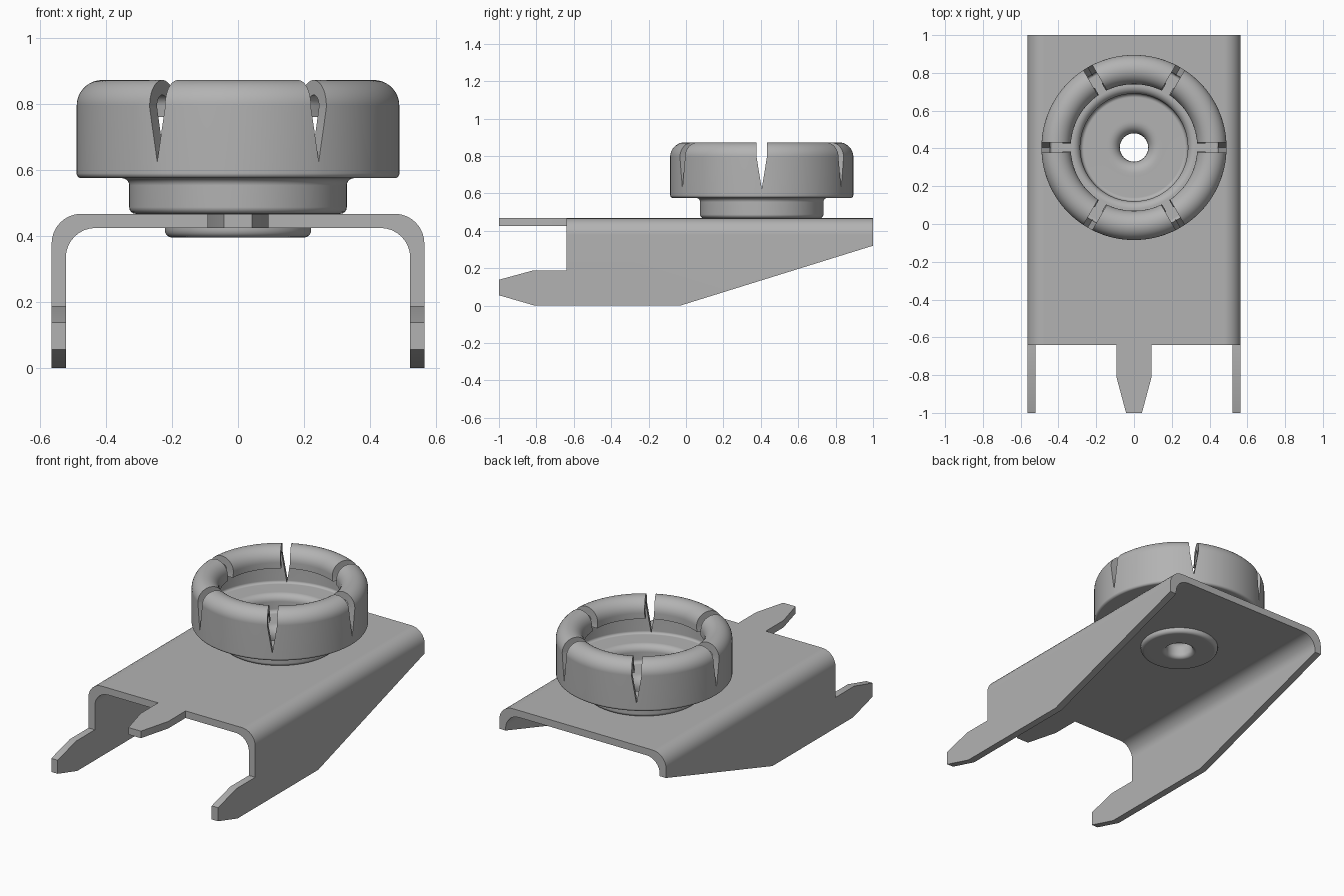
import bpy, bmesh
from math import sin, cos, pi, radians
from mathutils import Matrix, Vector

if "Cube" in bpy.data.objects:
    bpy.data.objects.remove(bpy.data.objects["Cube"], do_unlink=True)

GREY = (0.45, 0.45, 0.45, 1)
metal = bpy.data.materials.new("grey metal")
metal.use_nodes = True
metal.diffuse_color = GREY
metal.node_tree.nodes["Principled BSDF"].inputs["Base Color"].default_value = GREY


def make(name, bm):
    bmesh.ops.recalc_face_normals(bm, faces=bm.faces)
    mesh = bpy.data.meshes.new(name)
    bm.to_mesh(mesh)
    bm.free()
    mesh.materials.append(metal)
    ob = bpy.data.objects.new(name, mesh)
    bpy.context.collection.objects.link(ob)
    return ob


def prism(name, points, place, start, end):
    """Extrude a 2D outline; place(a, b, t) gives the 3D position."""
    bm = bmesh.new()
    ends = [[bm.verts.new(place(a, b, t)) for a, b in points] for t in (start, end)]
    for ring in ends:
        bm.faces.new(ring)
    n = len(points)
    for i in range(n):
        j = (i + 1) % n
        bm.faces.new((ends[0][i], ends[0][j], ends[1][j], ends[1][i]))
    return make(name, bm)


def arc(cx, cy, r, a0, a1, n=8):
    return [(cx + r * cos(radians(a0 + (a1 - a0) * i / n)),
             cy + r * sin(radians(a0 + (a1 - a0) * i / n))) for i in range(n + 1)]


def boolean(ob, other, operation):
    mod = ob.modifiers.new("cut", 'BOOLEAN')
    mod.object, mod.operation, mod.solver = other, operation, 'EXACT'
    bpy.context.view_layer.objects.active = ob
    bpy.ops.object.modifier_apply(modifier=mod.name)
    bpy.data.objects.remove(other, do_unlink=True)


def finish(ob):
    bpy.ops.object.select_all(action='DESELECT')
    ob.select_set(True)
    bpy.context.view_layer.objects.active = ob
    bpy.ops.object.shade_smooth_by_angle(angle=radians(30))
    ob.modifiers.new("even shading", 'WEIGHTED_NORMAL').keep_sharp = True


# Bracket: bent channel section, trimmed to the side outline
W, H, T, R = 0.565, 0.467, 0.043, 0.09
half = [(W - T, -0.1), (W, -0.1)] + arc(W - R, H - R, R, 0, 90)
inner = arc(W - T - R, H - T - R, R, 90, 0)
right = half
left = [(-x, z) for x, z in reversed(half)]
inside = [(-x, z) for x, z in reversed(inner)] + inner
channel = right + left + inside
bracket = prism("bracket", channel, lambda a, b, t: (a, t, b), -1.1, 1.1)

side = [(-1, 0.055), (-0.81, 0), (-0.03, 0), (1, 0.32), (1, 0.6), (-0.64, 0.6),
        (-0.64, 0.187), (-0.82, 0.187), (-1, 0.138)]
boolean(bracket, prism("side_trim", side, lambda a, b, t: (t, a, b), -1, 1), 'INTERSECT')

# Front locating tongue
tongue = [(0.093, -0.64), (0.093, -0.81), (0.042, -1),
          (-0.042, -1), (-0.093, -0.81), (-0.093, -0.64)]
boolean(bracket, prism("tongue", tongue, lambda a, b, t: (a, b, t), H - T, H), 'UNION')

# Hole for the rivet neck
CY = 0.405
hole = prism("hole_cutter", arc(0, CY, 0.14, 0, 345, 23),
             lambda a, b, t: (a, b, t), 0.3, 0.6)
boolean(bracket, hole, 'DIFFERENCE')
finish(bracket)

# Spring cup: closed section turned about the vertical axis
section = (
    arc(0.135, 0.455, 0.06, 180, 90, 6)            # mouth of the centre hole
    + [(0.15, 0.515)]
    + arc(0.265, 0.535, 0.02, 270, 360, 4)         # dish floor
    + arc(0.325, 0.58, 0.04, 180, 90, 6)           # up to the shelf
    + arc(0.43, 0.635, 0.015, 270, 360, 4)
    + arc(0.4125, 0.795, 0.0325, 0, 180, 10)       # inside of the rolled rim
    + [(0.38, 0.76), (0.335, 0.76)]
    + arc(0.4125, 0.795, 0.0775, 180, 0, 18)       # outside of the rolled rim
    + arc(0.475, 0.59, 0.015, 0, -90, 4)
    + arc(0.352, 0.553, 0.022, 90, 180, 5)         # lower collar
    + arc(0.31, 0.487, 0.02, 0, -90, 4)
    + [(0.145, 0.467), (0.145, 0.424), (0.222, 0.424)]
    + arc(0.2, 0.417, 0.022, 0, -90, 4)            # rivet head underneath
    + arc(0.1, 0.42, 0.025, 270, 180, 5)
)
SEG = 96
bm = bmesh.new()
rings = []
for k in range(SEG):
    a = 2 * pi * (k + 0.5) / SEG
    rings.append([bm.verts.new((r * cos(a), CY + r * sin(a), z)) for r, z in section])
n = len(section)
for k in range(SEG):
    p, q = rings[k], rings[(k + 1) % SEG]
    for i in range(n):
        j = (i + 1) % n
        bm.faces.new((p[i], p[j], q[j], q[i]))
bmesh.ops.remove_doubles(bm, verts=bm.verts, dist=1e-5)
cup = make("spring_cup", bm)

# Six tapered slots through the rolled rim
wedge = [(0, 0.625), (0.027, 0.79), (0.027, 1), (-0.027, 1), (-0.027, 0.79)]
for k in range(6):
    turn = Matrix.Rotation(k * pi / 3, 3, 'Z')
    slot = prism("slot_cutter", wedge,
                 lambda a, b, t: turn @ Vector((t, a, b)) + Vector((0, CY, 0)), 0.3, 0.6)
    boolean(cup, slot, 'DIFFERENCE')
finish(cup)
